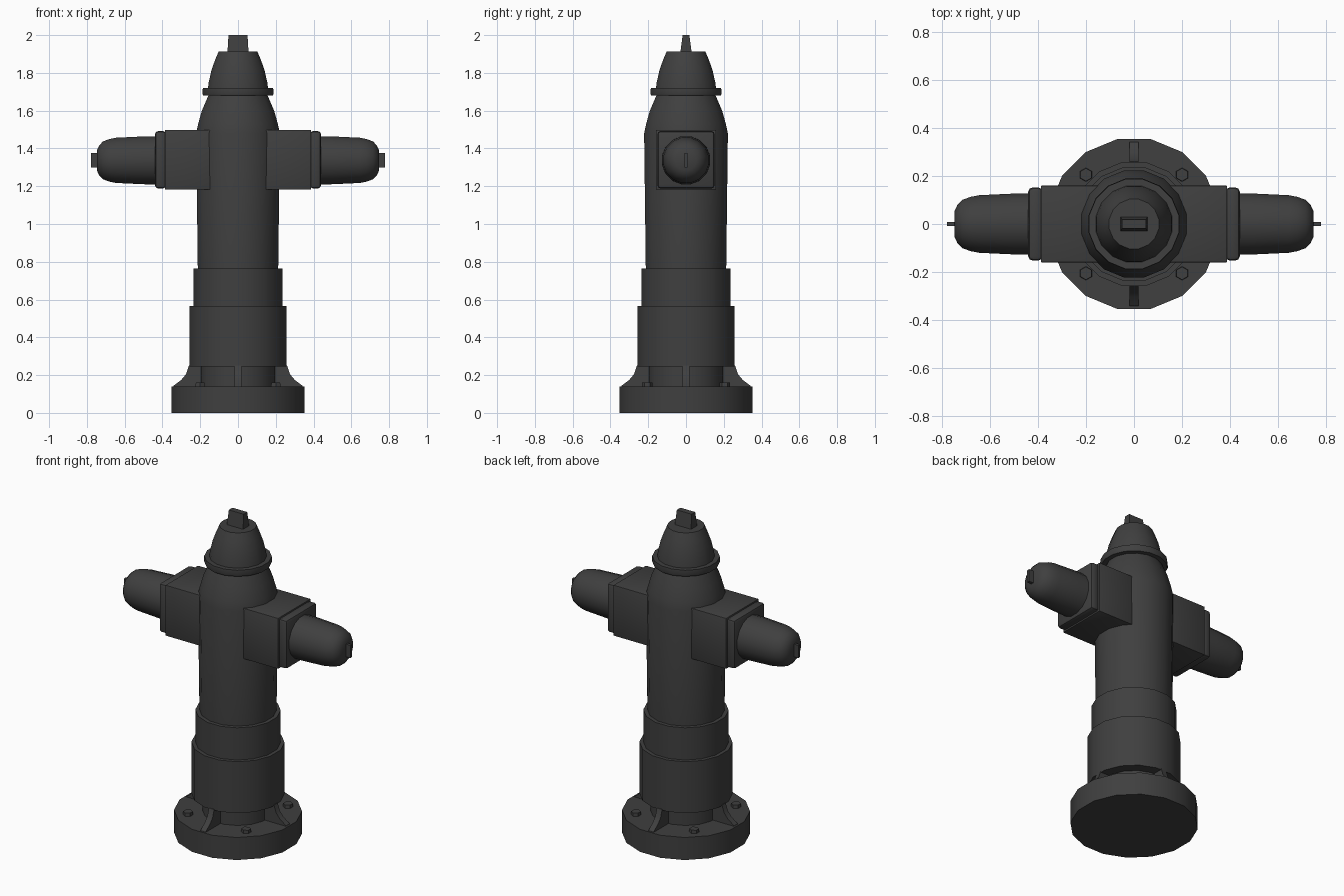
import bpy, bmesh, math
from mathutils import Matrix, Vector

cube = bpy.data.objects.get("Cube")
if cube:
    bpy.data.objects.remove(cube, do_unlink=True)

iron = bpy.data.materials.new("dark_iron")
iron.use_nodes = True
COLOUR = (0.05, 0.05, 0.05, 1)
iron.diffuse_color = COLOUR
iron.node_tree.nodes["Principled BSDF"].inputs["Base Color"].default_value = COLOUR


def finish(name, bm, matrix=Matrix()):
    """Turn a bmesh into a shaded object."""
    bm.transform(matrix)
    bmesh.ops.recalc_face_normals(bm, faces=bm.faces)
    mesh = bpy.data.meshes.new(name)
    bm.to_mesh(mesh)
    bm.free()
    mesh.materials.append(iron)
    obj = bpy.data.objects.new(name, mesh)
    bpy.context.collection.objects.link(obj)
    bpy.ops.object.select_all(action='DESELECT')
    obj.select_set(True)
    bpy.context.view_layer.objects.active = obj
    bpy.ops.object.shade_smooth_by_angle(angle=math.radians(32))
    return obj


def lathe(name, profile, matrix=Matrix(), sides=16):
    """Spin (radius, height) points round z, closed at both ends."""
    bm = bmesh.new()
    rings = []
    for r, z in profile:
        angles = [(i + 0.5) * math.tau / sides for i in range(sides)]
        rings.append([bm.verts.new((r * math.cos(a), r * math.sin(a), z)) for a in angles])
    for low, high in zip(rings, rings[1:]):
        for i in range(sides):
            j = (i + 1) % sides
            bm.faces.new((low[i], low[j], high[j], high[i]))
    bm.faces.new(rings[0][::-1])
    bm.faces.new(rings[-1])
    return finish(name, bm, matrix)


def box(name, centre, size, bevel=0, taper=(1, 1)):
    bm = bmesh.new()
    bmesh.ops.create_cube(bm, size=1)
    for v in bm.verts:
        if v.co.z > 0:
            v.co.x *= taper[0]
            v.co.y *= taper[1]
        v.co = Vector(a * b for a, b in zip(v.co, size))
    if bevel:
        bmesh.ops.bevel(bm, geom=bm.edges[:], offset=bevel, segments=2,
                        profile=0.5, affect='EDGES')
    return finish(name, bm, Matrix.Translation(centre))


# Standing column
lathe("base_flange", [(0.36, 0), (0.36, 0.14)])
lathe("neck", [(0.2, 0.13), (0.2, 0.26)])
lathe("lower_sleeve", [(0.262, 0.245), (0.262, 0.565)])
lathe("upper_sleeve", [(0.24, 0.56), (0.24, 0.765)])
lathe("barrel", [(0.217, 0.76), (0.226, 1.48), (0.215, 1.53), (0.195, 1.6), (0.16, 1.68)])
lathe("collar", [(0.188, 1.68), (0.192, 1.69), (0.19, 1.72)])
lathe("bonnet", [(0.163, 1.71), (0.158, 1.75), (0.143, 1.815), (0.125, 1.865), (0.105, 1.912)])
box("top_nut", (0, 0, 1.953), (0.112, 0.06, 0.094), taper=(0.9, 0.6))

# Curved gussets between neck and flange
for k, side in enumerate(("left", "back", "right", "front")):
    bm = bmesh.new()
    outline = [(0.18, 0.13), (0.345, 0.13), (0.34, 0.145), (0.3, 0.175),
               (0.275, 0.205), (0.26, 0.25), (0.18, 0.25)]
    face = bm.faces.new([bm.verts.new((x, -0.018, z)) for x, z in outline])
    grown = bmesh.ops.extrude_face_region(bm, geom=[face])["geom"]
    moved = [v for v in grown if isinstance(v, bmesh.types.BMVert)]
    bmesh.ops.translate(bm, verts=moved, vec=(0, 0.036, 0))
    finish(side + "_gusset", bm, Matrix.Rotation(k * math.pi / 2, 4, 'Z'))

# Flange bolts
for sx in (-1, 1):
    for sy in (-1, 1):
        lathe("flange_bolt", [(0.029, 0.135), (0.027, 0.16)],
              Matrix.Translation((sx * 0.2, sy * 0.205, 0)), sides=6)

# Side outlets
ARM_Z = 1.34
for side, s in (("left", 1), ("right", -1)):
    along = Matrix.Translation((0, 0, ARM_Z - 0.003)) @ Matrix.Rotation(s * math.pi / 2, 4, 'Y')
    box(side + "_outlet_block", (s * 0.245, 0, ARM_Z), (0.285, 0.32, 0.315), 0.004)
    box(side + "_outlet_plate", (s * 0.41, 0, ARM_Z), (0.06, 0.304, 0.304), 0.018)
    lathe(side + "_outlet_cap", [(0.13, 0.4), (0.129, 0.5), (0.122, 0.645), (0.115, 0.68),
                                 (0.102, 0.715), (0.08, 0.735), (0.055, 0.747)], along)
    box(side + "_cap_tab", (s * 0.755, 0, ARM_Z - 0.003), (0.045, 0.018, 0.078))
